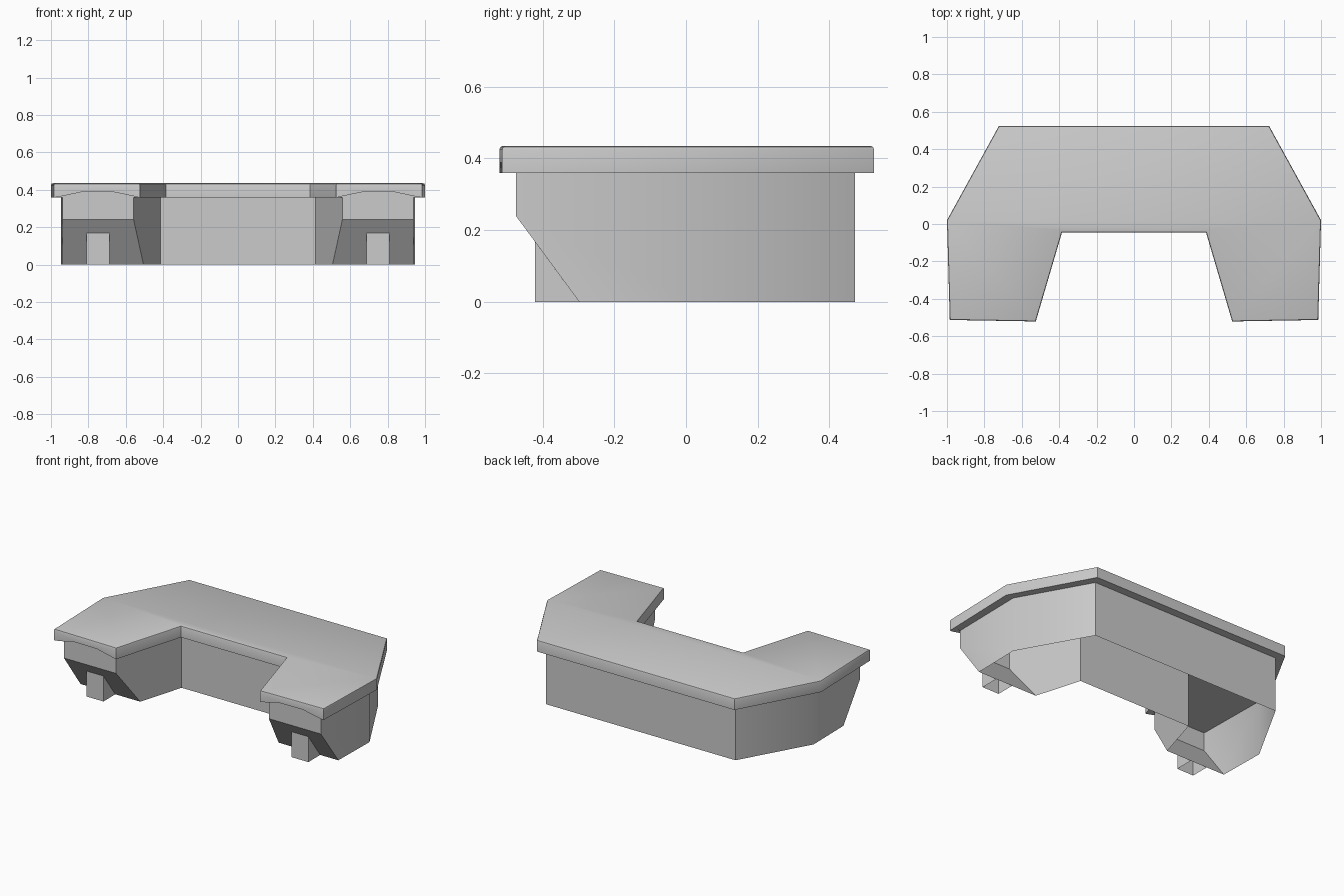
import bpy, bmesh
from mathutils import Vector

if "Cube" in bpy.data.objects:
    bpy.data.objects.remove(bpy.data.objects["Cube"])


def mirrored(half):
    """Close a right-half outline by mirroring it over x = 0."""
    return half + [(-x, y) for x, y in reversed(half)]


def prism(bm, base, offset):
    """Extrude a planar loop of 3D points by an offset."""
    face = bm.faces.new([bm.verts.new(p) for p in base])
    res = bmesh.ops.extrude_face_region(bm, geom=[face], use_keep_orig=True)
    verts = [g for g in res["geom"] if isinstance(g, bmesh.types.BMVert)]
    bmesh.ops.translate(bm, vec=Vector(offset), verts=verts)
    bmesh.ops.recalc_face_normals(bm, faces=bm.faces[:])


def make_object(name, bm, smooth=True):
    bm.normal_update()
    mesh = bpy.data.meshes.new(name)
    bm.to_mesh(mesh)
    bm.free()
    obj = bpy.data.objects.new(name, mesh)
    bpy.context.collection.objects.link(obj)
    if smooth:
        bpy.ops.object.select_all(action="DESELECT")
        obj.select_set(True)
        bpy.context.view_layer.objects.active = obj
        bpy.ops.object.shade_smooth_by_angle(angle=0.6)
    return obj


TOP, UNDER, FRONT = 0.435, 0.36, -0.475

# Countertop: U-shaped slab with a softened upper rim
outline = mirrored([(0.385, -0.045), (0.525, -0.521), (0.985, -0.513),
                    (1.0, 0.02), (0.722, 0.525)])
bm = bmesh.new()
prism(bm, [(x, y, UNDER) for x, y in outline], (0, 0, TOP - UNDER))
rim = [e for e in bm.edges if all(v.co.z > TOP - 0.001 for v in e.verts)]
bmesh.ops.bevel(bm, geom=rim, offset=0.01, segments=2, profile=0.5, affect="EDGES")
countertop = make_object("countertop", bm)

# Shallow arches cut under the front ends of the countertop
arch = [(0.535, UNDER), (0.56, 0.366), (0.67, 0.389), (0.83, 0.389),
        (0.94, 0.366), (0.975, UNDER), (0.975, 0.3), (0.535, 0.3)]
for side, label in ((1, "right"), (-1, "left")):
    bm = bmesh.new()
    prism(bm, [(side * x, -0.6, z) for x, z in arch], (0, FRONT + 0.6, 0))
    cutter = make_object(label + "_arch_cutter", bm, smooth=False)
    cutter.hide_render = True
    cutter.hide_set(True)
    cut = countertop.modifiers.new(label + "_arch", "BOOLEAN")
    cut.operation, cut.solver, cut.object = "DIFFERENCE", "EXACT", cutter

# Body: hollow walls, with sloped undercuts at the front of both legs
body = mirrored([(0.415, 0.005), (0.558, FRONT), (0.938, FRONT),
                 (0.946, 0.02), (0.692, 0.472)])
bm = bmesh.new()
prism(bm, [(x, y, 0) for x, y in body], (0, 0, UNDER))
bmesh.ops.bisect_plane(bm, geom=bm.verts[:] + bm.edges[:] + bm.faces[:],
                       plane_co=(0, FRONT, 0.24), plane_no=(0, -0.24, -0.177),
                       clear_outer=True)
bmesh.ops.holes_fill(bm, edges=[e for e in bm.edges if e.is_boundary], sides=0)
bmesh.ops.recalc_face_normals(bm, faces=bm.faces[:])
flat = [f for f in bm.faces if abs(f.normal.z) > 0.95]
bmesh.ops.delete(bm, geom=flat, context="FACES")
make_object("body_walls", bm)

# Feet: narrow wedges under each slope, open below and behind
for side, label in ((1, "right"), (-1, "left")):
    bm = bmesh.new()
    wedge = [(-0.422, 0), (-0.422, 0.168), (-0.298, 0)]
    prism(bm, [(side * 0.687, y, z) for y, z in wedge], (side * 0.122, 0, 0))
    hidden = [f for f in bm.faces if abs(f.normal.z) > 0.1]
    bmesh.ops.delete(bm, geom=hidden, context="FACES")
    make_object(label + "_foot", bm, smooth=False)
